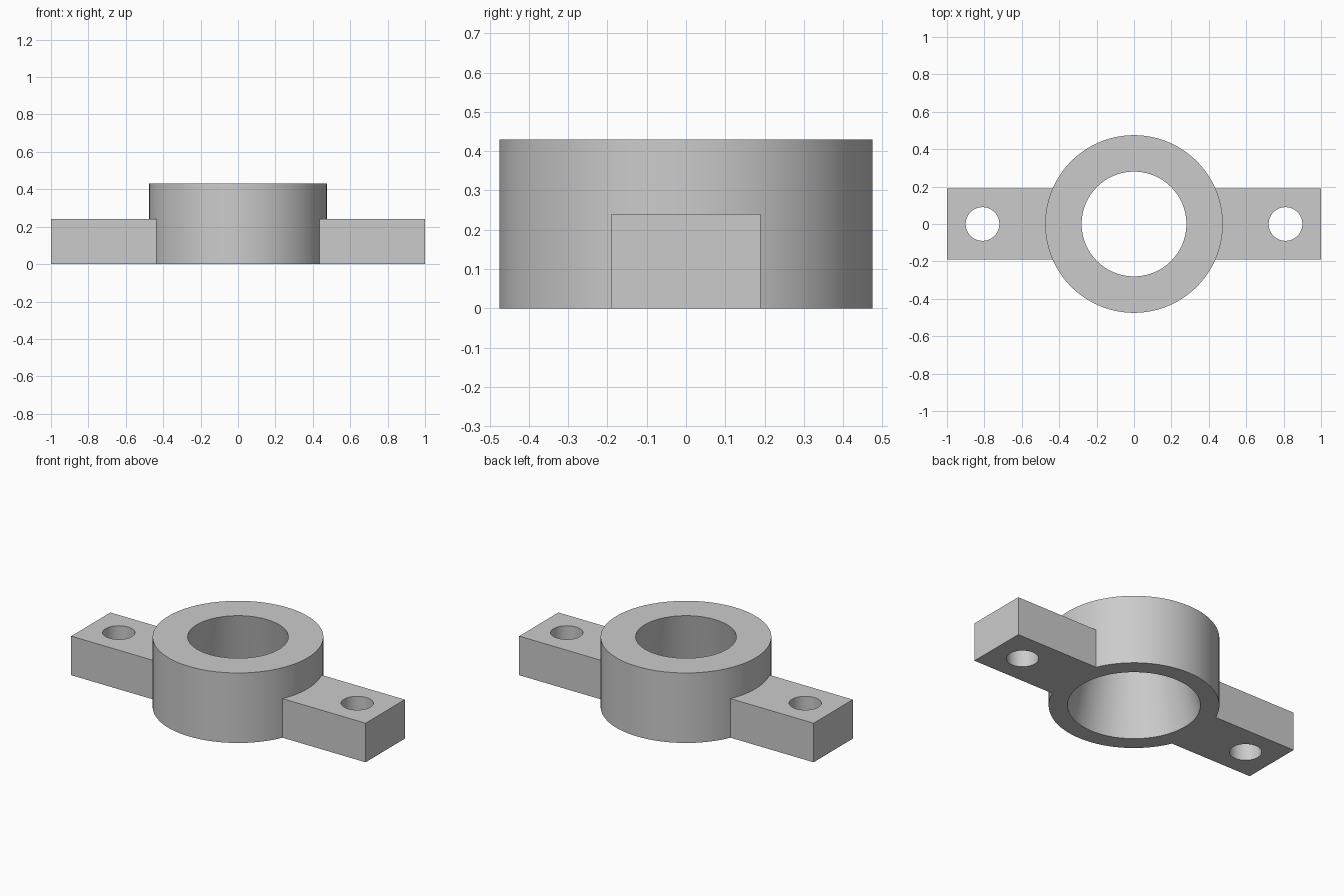
import bpy
import math

cube = bpy.data.objects.get("Cube")
if cube:
    bpy.data.objects.remove(cube, do_unlink=True)

HUB_RADIUS, HUB_HEIGHT = 0.475, 0.43
BORE_BOTTOM, BORE_TOP = 0.37, 0.28
EAR_INNER, EAR_OUTER, EAR_WIDTH, EAR_HEIGHT = 0.41, 1.0, 0.38, 0.24
HOLE_X, HOLE_RADIUS = 0.81, 0.09

grey = bpy.data.materials.new("plain grey")
grey.use_nodes = True
colour = (0.6, 0.6, 0.6, 1)
grey.diffuse_color = colour
grey.node_tree.nodes["Principled BSDF"].inputs["Base Color"].default_value = colour


def cone(name, r_bottom, r_top, z0, z1, x=0, sides=96):
    bpy.ops.mesh.primitive_cone_add(vertices=sides, radius1=r_bottom, radius2=r_top,
                                    depth=z1 - z0, location=(x, 0, (z0 + z1) / 2))
    ob = bpy.context.object
    ob.name = name
    ob.data.materials.append(grey)
    return ob


def box(name, x0, x1, width, height):
    bpy.ops.mesh.primitive_cube_add(size=1, location=((x0 + x1) / 2, 0, height / 2))
    ob = bpy.context.object
    ob.name = name
    ob.scale = (abs(x1 - x0), width, height)
    bpy.ops.object.transform_apply(location=False, rotation=False, scale=True)
    ob.data.materials.append(grey)
    return ob


def combine(target, other, operation):
    """Apply a boolean and discard the helper object."""
    other.hide_render = True
    mod = target.modifiers.new(operation.lower(), 'BOOLEAN')
    mod.operation = operation
    mod.solver = 'EXACT'
    mod.object = other
    bpy.context.view_layer.objects.active = target
    bpy.ops.object.modifier_apply(modifier=mod.name)
    bpy.data.objects.remove(other, do_unlink=True)


# Round hub with two mounting ears
bracket = cone("hub_with_mounting_ears", HUB_RADIUS, HUB_RADIUS, 0, HUB_HEIGHT)
for side, label in ((1, "left"), (-1, "right")):
    ear = box(label + "_ear", side * EAR_INNER, side * EAR_OUTER, EAR_WIDTH, EAR_HEIGHT)
    combine(bracket, ear, 'UNION')

# Tapered bore, wider at the bottom; the cutter overshoots both ends
over = 0.1
slope = (BORE_TOP - BORE_BOTTOM) / HUB_HEIGHT
bore = cone("bore_cutter", BORE_BOTTOM - slope * over, BORE_TOP + slope * over,
            -over, HUB_HEIGHT + over)
combine(bracket, bore, 'DIFFERENCE')

# Bolt holes through the ears
for side in (1, -1):
    hole = cone("bolt_hole_cutter", HOLE_RADIUS, HOLE_RADIUS,
                -over, EAR_HEIGHT + over, side * HOLE_X, 48)
    combine(bracket, hole, 'DIFFERENCE')

# Smooth the curved walls, keep the rims sharp
bpy.ops.object.select_all(action='DESELECT')
bracket.select_set(True)
bpy.context.view_layer.objects.active = bracket
bpy.ops.object.shade_smooth_by_angle(angle=math.radians(30))
